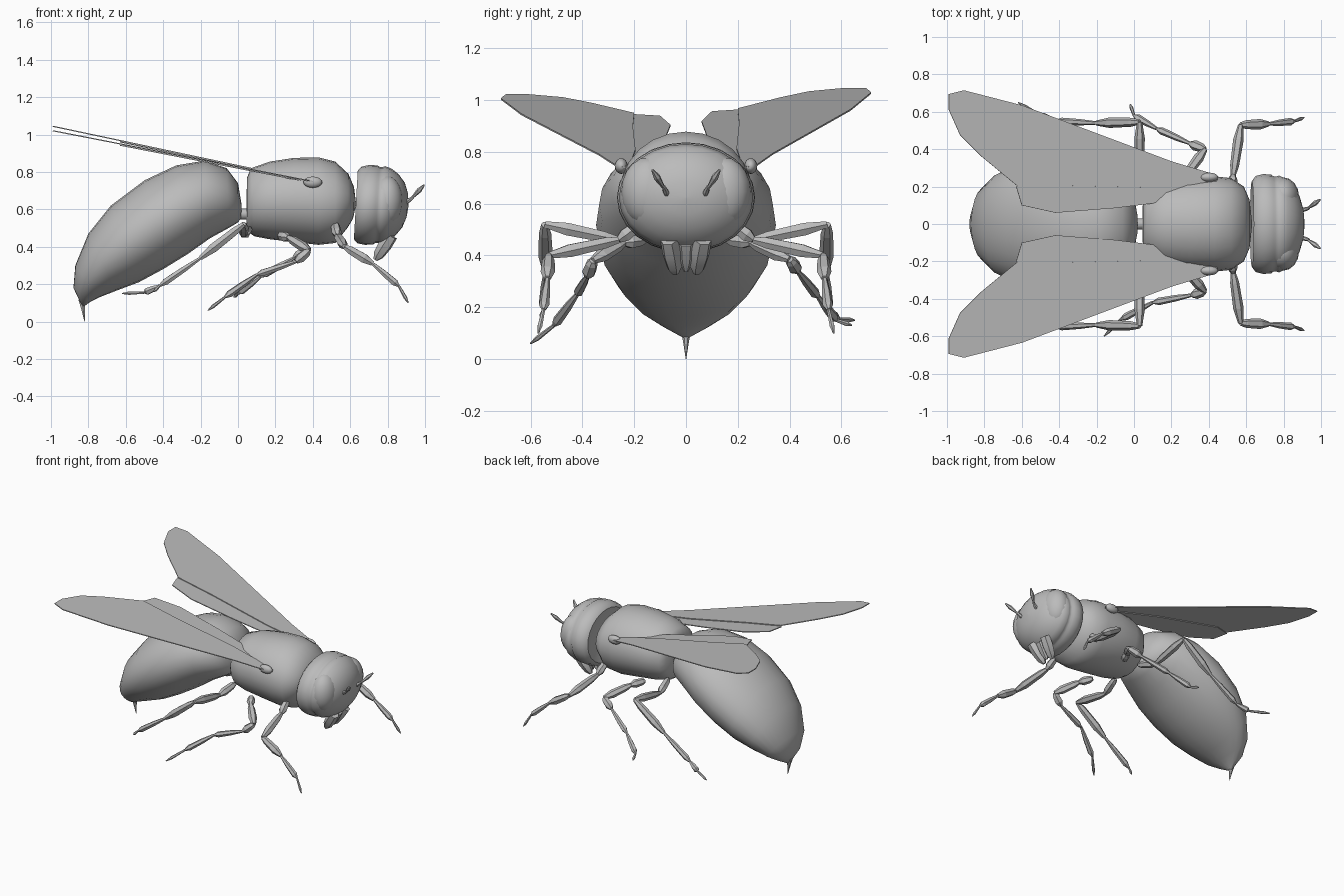
import bpy, bmesh, math
from mathutils import Vector

if "Cube" in bpy.data.objects:
    bpy.data.objects.remove(bpy.data.objects["Cube"])

GREY = (0.5, 0.5, 0.5, 1)
mat = bpy.data.materials.new("body grey")
mat.use_nodes = True
mat.diffuse_color = GREY
mat.node_tree.nodes["Principled BSDF"].inputs["Base Color"].default_value = GREY


def finish(bm, name, smooth=50):
    bmesh.ops.recalc_face_normals(bm, faces=bm.faces)
    me = bpy.data.meshes.new(name)
    bm.to_mesh(me)
    bm.free()
    me.materials.append(mat)
    ob = bpy.data.objects.new(name, me)
    bpy.context.collection.objects.link(ob)
    if smooth:
        bpy.ops.object.select_all(action='DESELECT')
        ob.select_set(True)
        bpy.context.view_layer.objects.active = ob
        bpy.ops.object.shade_smooth_by_angle(angle=math.radians(smooth))
    return ob


def skin(bm, rings):
    """Join rings of points into a closed tube."""
    loops = [[bm.verts.new(p) for p in r] for r in rings]
    n = len(loops[0])
    for a, b in zip(loops, loops[1:]):
        for i in range(n):
            j = (i + 1) % n
            bm.faces.new((a[i], a[j], b[j], b[i]))
    bm.faces.new(loops[0])
    bm.faces.new(loops[-1][::-1])


def body(name, sections, sides=24):
    """Loft ellipses given as top x, top z, bottom x, bottom z, half width."""
    rings = []
    for xt, zt, xb, zb, w in sections:
        c = Vector(((xt + xb) / 2, 0, (zt + zb) / 2))
        up = Vector(((xt - xb) / 2, 0, (zt - zb) / 2))
        rings.append([c + up * math.cos(t) + Vector((0, w * math.sin(t), 0))
                      for t in (2 * math.pi * i / sides for i in range(sides))])
    bm = bmesh.new()
    skin(bm, rings)
    return finish(bm, name)


def spindle(bm, a, b, stops, sides=6):
    """Tapered segment from a to b; stops are (fraction, radius)."""
    a, b = Vector(a), Vector(b)
    d = (b - a).normalized()
    u = d.cross(Vector((0, 0, 1))).normalized()
    v = d.cross(u)
    skin(bm, [[a + (b - a) * f + (u * math.cos(t) + v * math.sin(t)) * r
               for t in (2 * math.pi * i / sides for i in range(sides))]
              for f, r in stops])


def ellipsoid(name, loc, scale):
    bm = bmesh.new()
    bmesh.ops.create_uvsphere(bm, u_segments=16, v_segments=10, radius=1)
    bmesh.ops.scale(bm, vec=scale, verts=bm.verts)
    bmesh.ops.translate(bm, vec=loc, verts=bm.verts)
    return finish(bm, name)


# Drooping abdomen, thorax and the narrow waist between them
body("abdomen", [
    (.02, .62, .015, .55, .05), (0, .74, 0, .53, .15), (-.06, .82, -.05, .50, .23),
    (-.18, .86, -.15, .445, .29), (-.33, .835, -.27, .36, .335),
    (-.50, .755, -.40, .28, .347), (-.68, .62, -.53, .21, .325),
    (-.80, .47, -.65, .165, .27), (-.87, .30, -.74, .13, .19),
    (-.88, .18, -.79, .105, .10), (-.835, .085, -.825, .08, .01)])
body("thorax", [
    (.045, .62, .045, .54, .05), (.048, .77, .05, .48, .16), (.07, .82, .09, .455, .20),
    (.17, .855, .17, .44, .235), (.30, .875, .30, .425, .25),
    (.43, .878, .43, .41, .255), (.52, .855, .52, .42, .245),
    (.59, .79, .585, .50, .20), (.62, .72, .615, .55, .13), (.63, .64, .63, .62, .02)])
bm = bmesh.new()
spindle(bm, (-.02, 0, .575), (.08, 0, .575), [(0, .03), (1, .03)], 10)
finish(bm, "waist")
bm = bmesh.new()
spindle(bm, (-.835, 0, .12), (-.82, 0, .0), [(0, .022), (.4, .012), (1, .001)])
finish(bm, "sting")

# Head: dished back, broad collar, shallow groove and domed face
head = [(.67, .3), (.64, .72), (.63, .86), (.65, .96), (.69, 1), (.735, .99),
        (.745, .955), (.765, .955), (.775, .97), (.81, .91), (.85, .77),
        (.885, .56), (.905, .30), (.912, .02)]
body("head", [(x + .012 * r, .622 + .215 * r, x - .012 * r, .622 - .212 * r, .267 * r)
              for x, r in head])

# Paired head parts
for s, side in ((1, "left"), (-1, "right")):
    ellipsoid(side + "_eye", (.795, s * .145, .645), (.088, .105, .135))
    bm = bmesh.new()
    spindle(bm, (.885, s * .07, .625), (.935, s * .085, .665),
            [(0, .008), (.5, .012), (1, .008)])
    spindle(bm, (.93, s * .085, .66), (.995, s * .13, .73),
            [(0, .006), (.6, .014), (1, .005)])
    finish(bm, side + "_antenna", 0)
    bm = bmesh.new()
    spindle(bm, (.82, s * .065, .46), (.735, s * .04, .33),
            [(0, .035), (.4, .038), (.8, .03), (1, .012)])
    finish(bm, side + "_mandible", 30)
bm = bmesh.new()
spindle(bm, (.80, 0, .45), (.75, 0, .34), [(0, .035), (.6, .028), (1, .01)])
finish(bm, "tongue", 30)

# Wings: thin sloping plates, hind wing tucked inside the front wing
FRONT = [(.45, .25), (.40, .275), (.2, .335), (-.2, .485), (-.6, .635), (-.91, .715),
         (-.99, .695), (-.99, .61), (-.93, .475), (-.82, .365), (-.62, .20),
         (-.35, .205), (.1, .195), (.38, .215), (.44, .225)]
HIND = [(.38, .225), (.25, .165), (.1, .11), (-.1, .085), (-.42, .06), (-.60, .10),
        (-.63, .20), (-.5, .26), (0, .26)]


def wing(name, outline, s, slope, drop):
    bm = bmesh.new()
    bm.faces.new([bm.verts.new((x, s * y, .745 - drop + slope * (.42 - x)))
                  for x, y in outline])
    ob = finish(bm, name, 0)
    mod = ob.modifiers.new("thickness", 'SOLIDIFY')
    mod.thickness = .006
    mod.offset = 0


for s, side, slope in ((1, "left", .212), (-1, "right", .195)):
    wing(side + "_front_wing", FRONT, s, slope, 0)
    wing(side + "_hind_wing", HIND, s, slope, .007)
    ellipsoid(side + "_wing_root", (.40, s * .25, .745), (.05, .025, .03))

# Legs: joint paths from hip to foot
THICK = [(0, .014), (.2, .024), (.7, .028), (1, .014)]
THIN = [(0, .009), (.4, .017), (.85, .02), (1, .007)]
FOOT = [(0, .007), (.7, .01), (1, .003)]


def leg(name, pts):
    bm = bmesh.new()
    last = len(pts) - 2
    for i, (a, b) in enumerate(zip(pts, pts[1:])):
        spindle(bm, a, b, FOOT if i == last else THICK if i < 3 else THIN)
    finish(bm, name, 0)


front_leg = [(.52, .18, .52), (.53, .26, .46), (.57, .53, .40), (.72, .535, .31),
             (.86, .55, .19), (.91, .57, .10)]
hind_leg = [(.06, .12, .50), (.03, .26, .46), (.03, .545, .52), (-.20, .54, .34),
            (-.42, .55, .19), (-.50, .58, .155), (-.62, .65, .15)]
left_middle = [(.22, .16, .46), (.27, .25, .45), (.38, .40, .385), (.30, .43, .34),
               (.12, .51, .24), (0, .58, .15), (-.02, .64, .13)]
right_middle = [(.22, -.16, .46), (.27, -.24, .45), (.38, -.36, .38), (.31, -.38, .32),
                (.10, -.42, .25), (-.07, -.51, .13), (-.16, -.60, .06)]


def flip(path):
    return [(x, -y, z) for x, y, z in path]


leg("left_front_leg", front_leg)
leg("right_front_leg", flip(front_leg))
leg("left_middle_leg", left_middle)
leg("right_middle_leg", right_middle)
leg("left_hind_leg", hind_leg)
leg("right_hind_leg", flip(hind_leg[:-2] + [(-.45, .56, .16)]))
